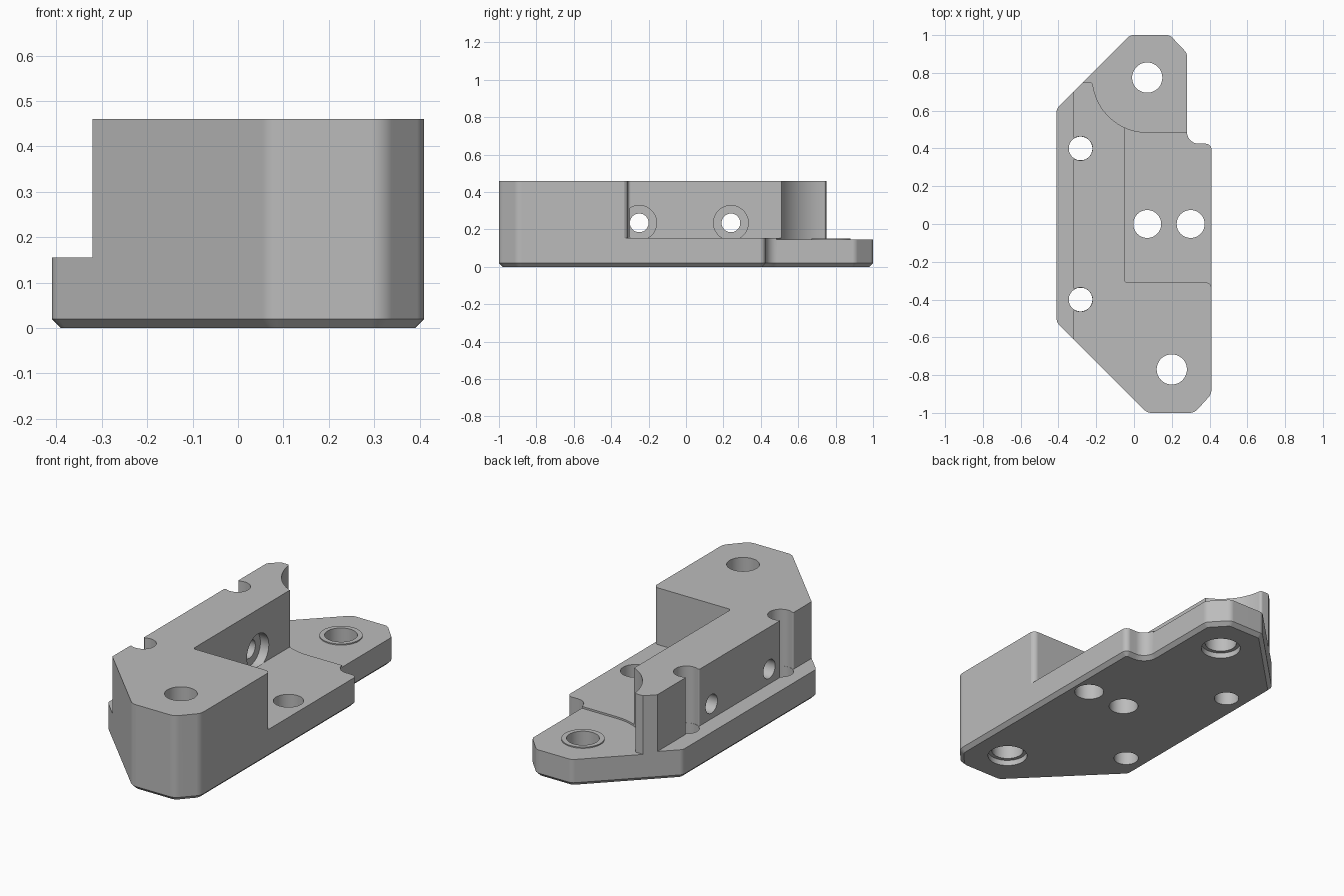
import bpy, bmesh, math
from mathutils import Vector

cube = bpy.data.objects.get("Cube")
if cube:
    bpy.data.objects.remove(cube)

grey = bpy.data.materials.new("machined_grey")
grey.use_nodes = True
colour = (0.5, 0.5, 0.5, 1)
grey.diffuse_color = colour
grey.node_tree.nodes["Principled BSDF"].inputs["Base Color"].default_value = colour


def rounded(points, steps=6):
    """Turn (x, y, radius) corners into a filleted outline."""
    out = []
    for i, (x, y, r) in enumerate(points):
        p = Vector((x, y))
        a = Vector(points[i - 1][:2]) - p
        b = Vector(points[(i + 1) % len(points)][:2]) - p
        if r == 0:
            out.append(p)
            continue
        half = a.angle(b) / 2
        t = min(r / math.tan(half), 0.48 * min(a.length, b.length))
        r = t * math.tan(half)
        a.normalize()
        b.normalize()
        centre = p + (a + b).normalized() * (r / math.sin(half))
        start, end = p + a * t - centre, p + b * t - centre
        sweep = start.angle_signed(end)
        for k in range(steps + 1):
            ang = -sweep * k / steps
            c, s = math.cos(ang), math.sin(ang)
            out.append(centre + Vector((start.x * c - start.y * s,
                                        start.x * s + start.y * c)))
    return out


def arc(cx, cy, r, a0, a1, n):
    angles = [math.radians(a0 + (a1 - a0) * k / n) for k in range(n + 1)]
    return [(cx + r * math.cos(a), cy + r * math.sin(a), 0) for a in angles]


def prism(name, outline, z0, z1, chamfer=0):
    """Extrude an outline, with an optional chamfer round the bottom."""
    bm = bmesh.new()
    bottom = bm.faces.new([bm.verts.new((p[0], p[1], z0)) for p in outline])
    side = bmesh.ops.extrude_face_region(bm, geom=[bottom], use_keep_orig=True)
    for v in side["geom"]:
        if isinstance(v, bmesh.types.BMVert):
            v.co.z = z1
    bmesh.ops.recalc_face_normals(bm, faces=bm.faces[:])
    if chamfer:
        bmesh.ops.inset_region(bm, faces=[bottom], thickness=chamfer, use_even_offset=True)
        inner = set(bottom.verts)
        for v in bm.verts:
            if v not in inner and v.co.z < z0 + 0.001:
                v.co.z += chamfer
    mesh = bpy.data.meshes.new(name)
    bm.to_mesh(mesh)
    bm.free()
    obj = bpy.data.objects.new(name, mesh)
    bpy.context.collection.objects.link(obj)
    return obj


def cylinder(name, x, y, r, z0, z1):
    return prism(name, arc(x, y, r, 0, 352.5, 47), z0, z1)


def combine(body, other, operation="DIFFERENCE"):
    mod = body.modifiers.new("cut", "BOOLEAN")
    mod.operation, mod.object, mod.solver = operation, other, "EXACT"
    bpy.context.view_layer.objects.active = body
    bpy.ops.object.modifier_apply(modifier=mod.name)
    bpy.data.objects.remove(other)


TOP, FLOOR, LOW = 0.46, 0.155, 0.145
ABOVE, BELOW = 0.6, -0.1

# Full-height body
body = prism("bracket_body", rounded([
    (-0.41, -0.52, 0.05), (0.07, -1, 0.06), (0.32, -1, 0.06), (0.41, -0.9, 0.06),
    (0.41, 0.425, 0.03), (0.28, 0.425, 0.07), (0.28, 0.905, 0.04),
    (0.19, 1, 0.04), (-0.02, 1, 0.04), (-0.41, 0.61, 0.04)]), 0, TOP, 0.02)

# Side ledge, with the two bolt notches in the wall
NX, NR, WALL = -0.283, 0.064, -0.32
mouth = math.degrees(math.acos((NX - WALL) / NR))
ledge = [(-0.7, -1.1, 0), (WALL, -1.1, 0)]
for ny in (-0.4, 0.4):
    notch = arc(NX, ny, NR, -180 + mouth, 180 - mouth, 14)
    notch[0] = notch[0][:2] + (0.009,)
    notch[-1] = notch[-1][:2] + (0.009,)
    ledge += notch
ledge += [(WALL, 1.1, 0), (-0.7, 1.1, 0)]
combine(body, prism("ledge_cut", rounded(ledge), FLOOR, ABOVE))

# Open pocket beside the wall
combine(body, prism("pocket_cut", rounded([
    (-0.05, -0.31, 0.015), (0.411, -0.31, 0.03), (0.411, -0.4, 0), (0.7, -0.4, 0),
    (0.7, 0.6, 0), (-0.05, 0.6, 0)]), FLOOR, ABOVE))

# Rear lug clearance, swept round the rear hole
BX, BY = 0.07, 0.775
sweep = arc(BX, BY, 0.29, 270, 185, 16)
sweep[-1] = sweep[-1][:2] + (0.02,)
combine(body, prism("lug_cut", rounded(
    [(0.7, 0.485, 0)] + sweep + [(-0.272, 0.75, 0.02), (-0.7, 0.752, 0),
                                 (-0.7, 1.2, 0), (0.7, 1.2, 0)]), LOW, ABOVE))

# Raised ring round the rear hole
combine(body, cylinder("lug_ring", BX, BY, 0.105, 0.1, LOW + 0.006), "UNION")

# Vertical through holes
for x, y, r in [(BX, BY, 0.08), (0.2, -0.77, 0.08), (0.07, 0, 0.074), (0.3, 0, 0.074),
                (NX, 0.4, 0.0625), (NX, -0.4, 0.0625)]:
    top = 0.3 if x == NX else ABOVE
    combine(body, cylinder("hole_cut", x, y, r, BELOW, top))

# Counterbores under the two large holes
for x, y in [(BX, BY), (0.2, -0.77)]:
    combine(body, cylinder("counterbore_cut", x, y, 0.1, BELOW, 0.03))

# Cross holes through the wall, counterbored on the pocket side
for y in (-0.25, 0.24):
    for r, x0, x1 in [(0.05, -0.5, -0.04), (0.093, -0.1, -0.049)]:
        cutter = cylinder("cross_cut", 0, 0, r, x0, x1)
        cutter.rotation_euler.y = math.pi / 2
        cutter.location = (0, y, 0.235)
        bpy.context.view_layer.update()
        combine(body, cutter)

# Finish
body.data.materials.clear()
body.data.materials.append(grey)
for poly in body.data.polygons:
    poly.material_index = 0
for o in bpy.context.selected_objects:
    o.select_set(False)
body.select_set(True)
bpy.context.view_layer.objects.active = body
bpy.ops.object.shade_smooth_by_angle(angle=math.radians(30))
weighted = body.modifiers.new("even_shading", "WEIGHTED_NORMAL")
weighted.keep_sharp = True
